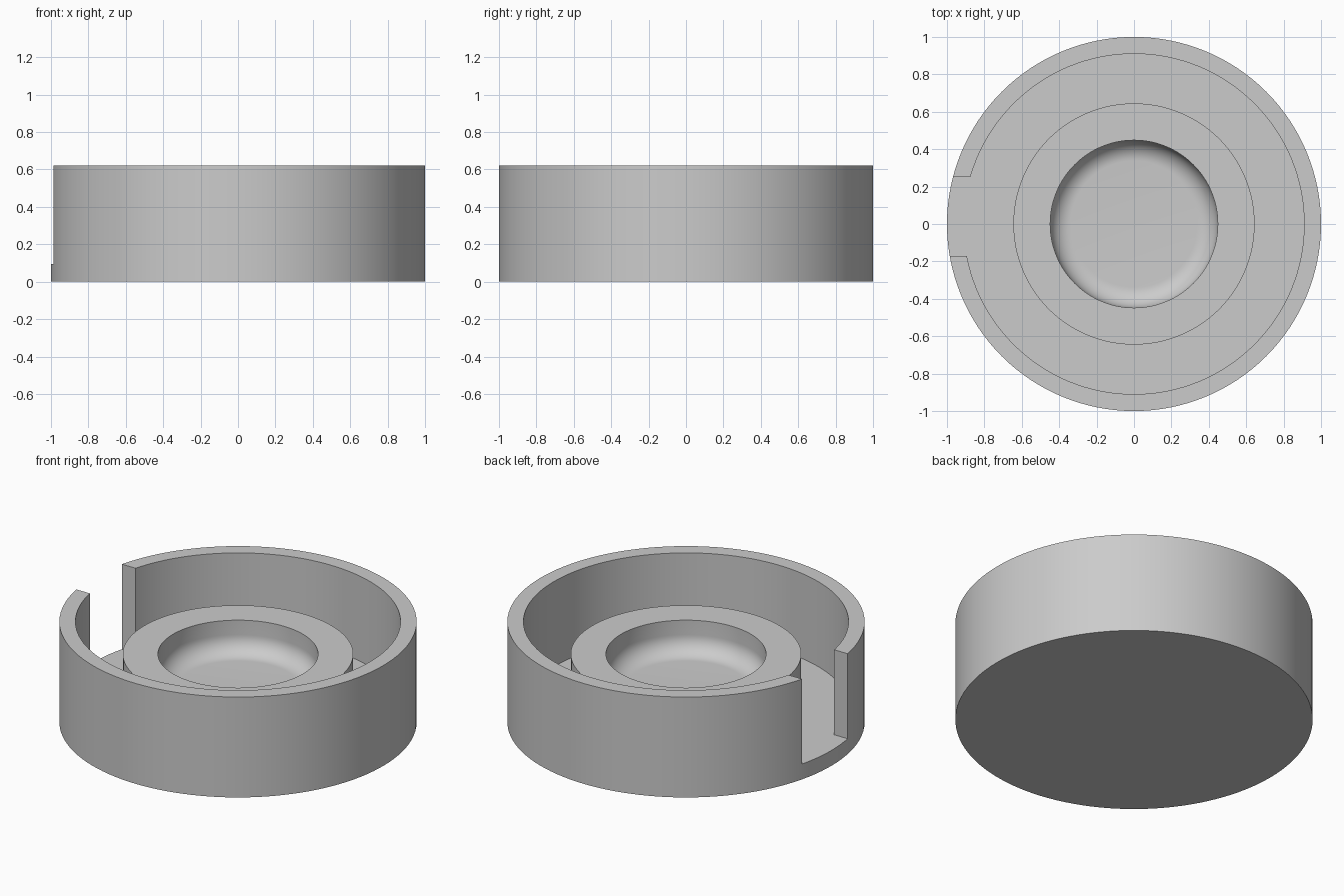
import bpy, bmesh, math

old = bpy.data.objects.get("Cube")
if old:
    bpy.data.objects.remove(old, do_unlink=True)

HEIGHT, FLOOR, RING_TOP, BOWL_FLOOR = 0.62, 0.095, 0.42, 0.22
OUTER, INNER, RING, HOLE, FILLET = 1.0, 0.91, 0.645, 0.448, 0.11
SEGMENTS = 128

grey = bpy.data.materials.new("plain grey")
grey.use_nodes = True
grey.diffuse_color = (0.6, 0.6, 0.6, 1)
grey.node_tree.nodes["Principled BSDF"].inputs["Base Color"].default_value = (0.6, 0.6, 0.6, 1)


def link(name, bm):
    bmesh.ops.recalc_face_normals(bm, faces=bm.faces)
    mesh = bpy.data.meshes.new(name)
    bm.to_mesh(mesh)
    bm.free()
    mesh.materials.append(grey)
    obj = bpy.data.objects.new(name, mesh)
    bpy.context.collection.objects.link(obj)
    return obj


def lathe(name, profile):
    """Spin (radius, height) points around z into a closed solid."""
    bm = bmesh.new()
    verts = [bm.verts.new((r, 0, z)) for r, z in profile]
    edges = [bm.edges.new(pair) for pair in zip(verts, verts[1:])]
    bmesh.ops.spin(bm, geom=verts + edges, cent=(0, 0, 0), axis=(0, 0, 1),
                   angle=2 * math.pi, steps=SEGMENTS, use_merge=True)
    bmesh.ops.remove_doubles(bm, verts=bm.verts, dist=1e-5)
    # cap the flat underside and the bowl floor
    bmesh.ops.holes_fill(bm, edges=[e for e in bm.edges if e.is_boundary], sides=0)
    return link(name, bm)


# rounded corner between the bowl wall and its floor
fillet = []
for i in range(13):
    a = i / 12 * math.pi / 2
    fillet.append((HOLE - FILLET + FILLET * math.cos(a),
                   BOWL_FLOOR + FILLET - FILLET * math.sin(a)))

# round body: outer wall, sunken channel and raised centre ring with bowl
body = lathe("round_tray", [
    (OUTER, 0), (OUTER, HEIGHT), (INNER, HEIGHT), (INNER, FLOOR),
    (RING, FLOOR), (RING, RING_TOP), (HOLE, RING_TOP)] + fillet)

# slot through the wall down to the channel floor
bm = bmesh.new()
bmesh.ops.create_cube(bm, size=1)
for v in bm.verts:
    v.co.x = -1.2 if v.co.x < 0 else -0.75
    v.co.y = -0.17 if v.co.y < 0 else 0.25
    v.co.z = FLOOR if v.co.z < 0 else 1.0
cutter = link("slot_cutter", bm)
cutter.hide_render = True

cut = body.modifiers.new("slot", 'BOOLEAN')
cut.operation = 'DIFFERENCE'
cut.solver = 'EXACT'
cut.object = cutter

bpy.ops.object.select_all(action='DESELECT')
body.select_set(True)
bpy.context.view_layer.objects.active = body
bpy.ops.object.modifier_apply(modifier="slot")
bpy.data.objects.remove(cutter, do_unlink=True)
bpy.ops.object.shade_smooth_by_angle(angle=math.radians(30))
